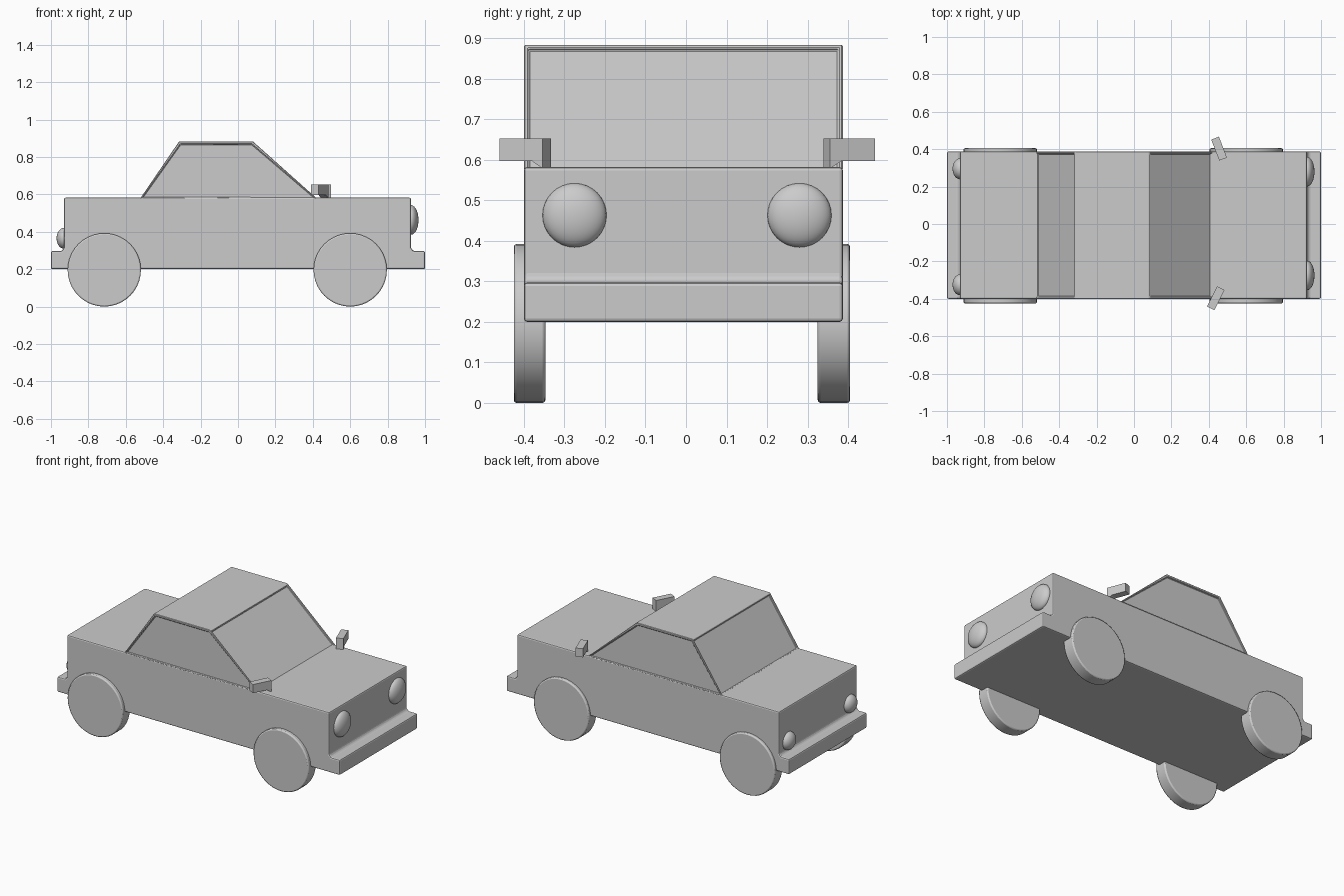
import bpy, bmesh
from math import radians, pi

if "Cube" in bpy.data.objects:
    bpy.data.objects.remove(bpy.data.objects["Cube"])

Y0, Y1 = -0.40, 0.387


def finish(name, bm, bevel=0.0, segments=2):
    bmesh.ops.recalc_face_normals(bm, faces=bm.faces[:])
    mesh = bpy.data.meshes.new(name)
    bm.to_mesh(mesh)
    bm.free()
    ob = bpy.data.objects.new(name, mesh)
    bpy.context.collection.objects.link(ob)
    if bevel:
        m = ob.modifiers.new("Bevel", 'BEVEL')
        m.width, m.segments, m.limit_method = bevel, segments, 'ANGLE'
        m.angle_limit = radians(28)
    return ob


def smooth(ob):
    bpy.ops.object.select_all(action='DESELECT')
    ob.select_set(True)
    bpy.context.view_layer.objects.active = ob
    bpy.ops.object.shade_smooth_by_angle(angle=radians(35))


def prism(profile, y0, y1):
    """Extrude an x-z profile along y."""
    bm = bmesh.new()
    face = bm.faces.new([bm.verts.new((x, y0, z)) for x, z in profile])
    ext = bmesh.ops.extrude_face_region(bm, geom=[face])
    for v in ext["geom"]:
        if isinstance(v, bmesh.types.BMVert):
            v.co.y = y1
    bmesh.ops.recalc_face_normals(bm, faces=bm.faces[:])
    return bm


# Lower body with both bumpers in one profile
body = [(-1, .2), (1, .2), (1, .297), (.938, .297), (.925, .312), (.925, .582),
        (-.93, .582), (-.93, .312), (-.943, .297), (-1, .297)]
finish("body", prism(body, Y0, Y1), 0.008)

# Cabin with slightly recessed glass on all four sides
bm = prism([(-.525, .575), (.425, .575), (.08, .883), (-.315, .883)], Y0, Y1)
glass = [f for f in bm.faces if abs(f.normal.z) < 0.95]
bmesh.ops.inset_individual(bm, faces=glass, thickness=0.016, depth=0)
bmesh.ops.inset_individual(bm, faces=glass, thickness=0.001, depth=-0.008)
finish("cabin", bm, 0.003, 1)

# Wheels
for end, x in (("front", 0.60), ("rear", -0.715)):
    for side, ya, yb in (("right", -.425, -.347), ("left", .325, .405)):
        bm = bmesh.new()
        bmesh.ops.create_cone(bm, cap_ends=True, segments=40, radius1=.196,
                              radius2=.196, depth=yb - ya)
        ob = finish(f"{end}_{side}_wheel", bm, 0.007)
        ob.rotation_euler.x = pi / 2
        ob.location = (x, (ya + yb) / 2, 0.196)
        smooth(ob)

# Lamps: flattened spheres half sunk into the body
for name, x, y, z, r in (("right_headlight", .925, -.275, .463, .079),
                         ("left_headlight", .925, .28, .463, .079),
                         ("right_tail_light", -.93, -.325, .365, .056),
                         ("left_tail_light", -.93, .295, .365, .056)):
    bm = bmesh.new()
    bmesh.ops.create_uvsphere(bm, u_segments=32, v_segments=16, radius=r)
    ob = finish(name, bm)
    ob.location = (x, y, z)
    ob.scale.x = 0.04 / r
    smooth(ob)

# Wing mirrors: arm along local x, inner end dropping to the bonnet
arm = [(-.06, .597), (.03, .597), (.06, .578), (.06, .652), (-.06, .652)]
for name, x, y, angle in (("right_mirror", .437, -.397, 63),
                          ("left_mirror", .455, .403, -69)):
    ob = finish(name, prism(arm, -.022, .022))
    ob.location = (x, y, 0)
    ob.rotation_euler.z = radians(angle)
